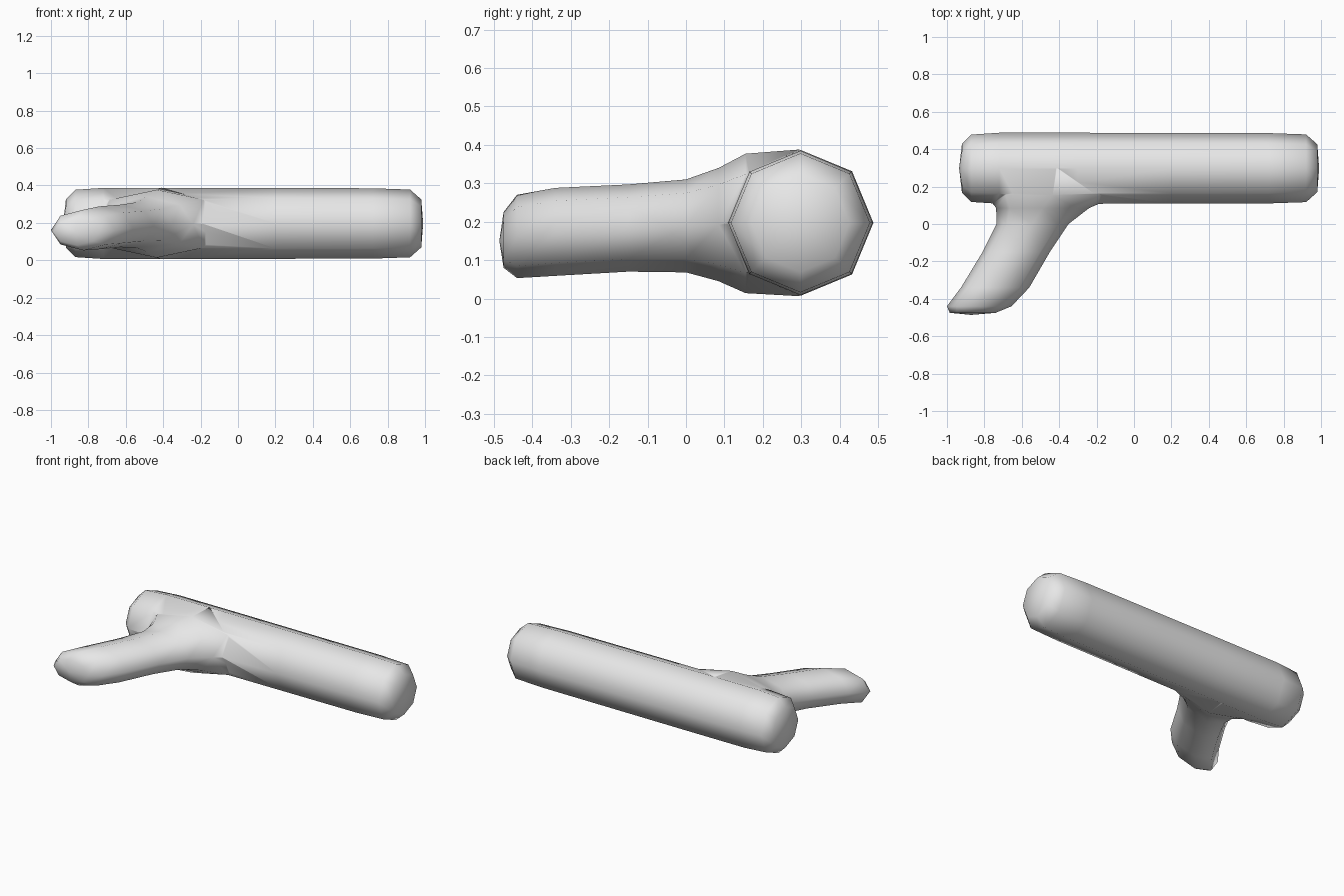
import bpy, bmesh, math
from mathutils import Vector

if "Cube" in bpy.data.objects:
    bpy.data.objects.remove(bpy.data.objects["Cube"])

bark = bpy.data.materials.new("pale grey")
bark.diffuse_color = (0.8, 0.8, 0.8, 1)
bark.use_nodes = True
bark.node_tree.nodes["Principled BSDF"].inputs["Base Color"].default_value = bark.diffuse_color


def loft(name, rings, tip_a, tip_b):
    """Skin eight-sided rings (centre, axis u, axis v) and close both ends to a tip."""
    bm = bmesh.new()
    loops = []
    for c, u, v in rings:
        loops.append([bm.verts.new(Vector(c) + Vector(u) * math.cos(i * math.pi / 4)
                                   + Vector(v) * math.sin(i * math.pi / 4)) for i in range(8)])
    for a, b in zip(loops, loops[1:]):
        for i in range(8):
            j = (i + 1) % 8
            bm.faces.new((a[i], a[j], b[j], b[i]))
    for loop, tip in ((loops[0], tip_a), (loops[-1], tip_b)):
        t = bm.verts.new(tip)
        for i in range(8):
            bm.faces.new((loop[i], loop[(i + 1) % 8], t))
    bmesh.ops.recalc_face_normals(bm, faces=bm.faces)
    for f in bm.faces:
        f.smooth = True
    me = bpy.data.meshes.new(name)
    bm.to_mesh(me)
    bm.free()
    me.materials.append(bark)
    ob = bpy.data.objects.new(name, me)
    bpy.context.collection.objects.link(ob)
    return ob


# Main log: x position and radius of each ring
CY, CZ = 0.298, 0.197
log_rings = [(-0.92, 0.13), (-0.87, 0.18), (-0.72, 0.19), (-0.3, 0.19), (0.2, 0.189),
             (0.72, 0.188), (0.92, 0.181), (0.98, 0.128)]
log = loft("log", [((x, CY, CZ), (0, r, 0), (0, 0, r)) for x, r in log_rings],
           (-0.935, CY, CZ), (0.99, CY, CZ))

# Side branch: y, left x, right x, bottom z, top z, flaring where it joins the log
branch_rings = [(-0.475, -0.985, -0.74, 0.08, 0.225), (-0.44, -1.0, -0.655, 0.053, 0.27),
                (-0.34, -0.925, -0.56, 0.059, 0.288), (-0.15, -0.81, -0.45, 0.07, 0.297),
                (0.0, -0.735, -0.35, 0.068, 0.31), (0.085, -0.737, -0.24, 0.045, 0.34),
                (0.155, -0.79, -0.08, 0.014, 0.377), (0.296, -0.72, -0.1, 0.006, 0.388)]
branch = loft("branch", [(((a + b) / 2, y, (lo + hi) / 2), ((b - a) / 2, 0, 0), (0, 0, (hi - lo) / 2))
                         for y, a, b, lo, hi in branch_rings],
              (-0.87, -0.486, 0.15), (-0.42, 0.32, CZ))

# Fuse the branch into the log
mod = log.modifiers.new("join", 'BOOLEAN')
mod.operation = 'UNION'
mod.solver = 'EXACT'
mod.object = branch
bpy.context.view_layer.objects.active = log
bpy.ops.object.modifier_apply(modifier=mod.name)
bpy.data.objects.remove(branch)
log.name = "log_with_branch"
for p in log.data.polygons:
    p.use_smooth = True
